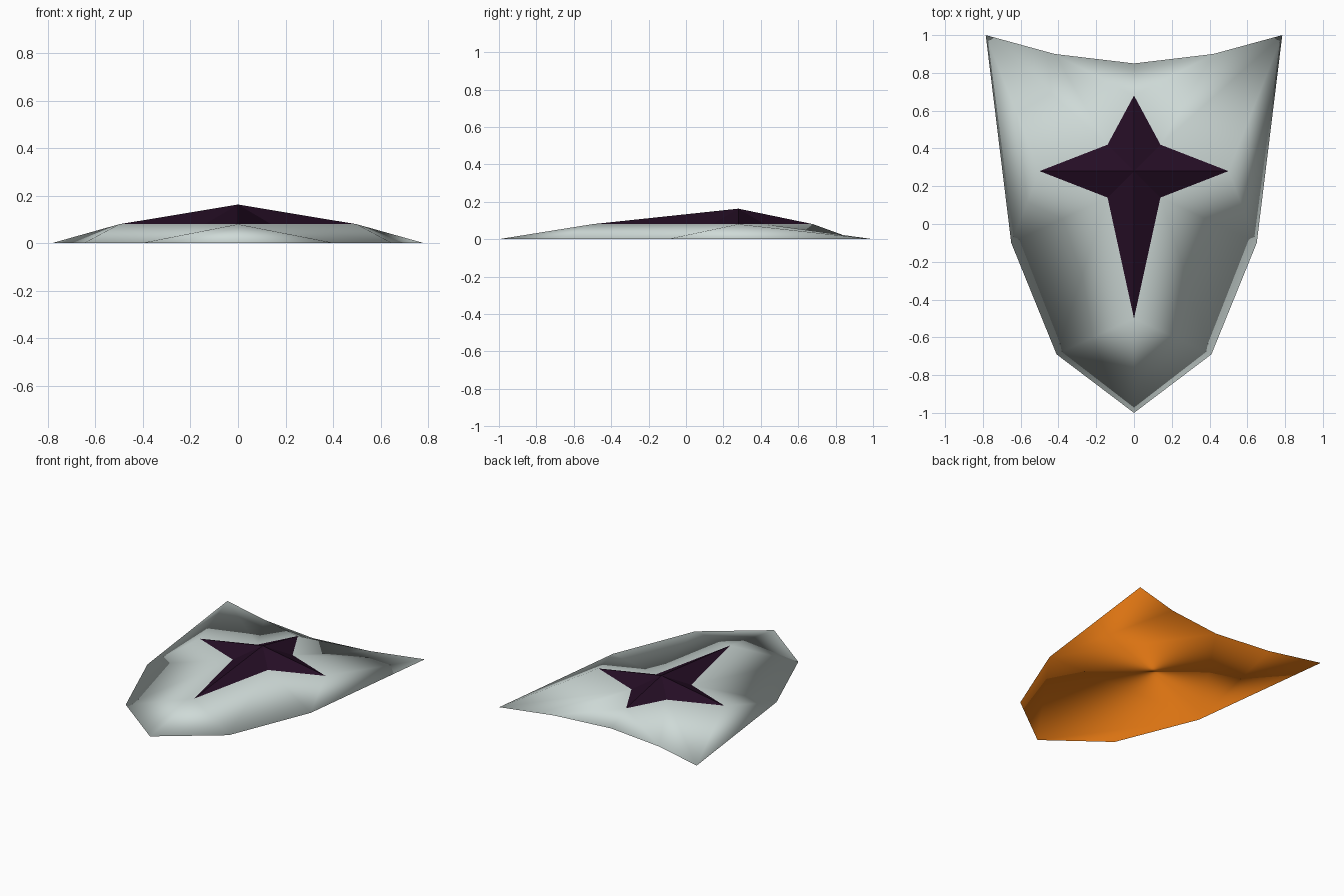
import bpy, bmesh

if "Cube" in bpy.data.objects:
    bpy.data.objects.remove(bpy.data.objects["Cube"])


def material(name, rgb):
    m = bpy.data.materials.new(name)
    m.diffuse_color = (*rgb, 1)
    m.use_nodes = True
    m.node_tree.nodes["Principled BSDF"].inputs["Base Color"].default_value = m.diffuse_color
    return m


pale_grey = material("pale grey", (0.62, 0.70, 0.68))
orange = material("orange", (0.70, 0.17, 0.006))
dark_purple = material("dark purple", (0.018, 0.004, 0.018))


def mirrored(half):
    """Close a right-hand profile whose ends lie on x = 0."""
    return half + [(-x, y) for x, y in half[-2:0:-1]]


def finish(bm, name, mats, smooth):
    bmesh.ops.recalc_face_normals(bm, faces=bm.faces[:])
    for f in bm.faces:
        f.smooth = smooth
    me = bpy.data.meshes.new(name)
    bm.to_mesh(me)
    bm.free()
    for m in mats:
        me.materials.append(m)
    ob = bpy.data.objects.new(name, me)
    bpy.context.collection.objects.link(ob)
    return ob


RIM = [(0, 0.85), (0.42, 0.9), (0.785, 1), (0.65, -0.1), (0.41, -0.69), (0, -1)]
STAR = [(0, 0.68), (0.14, 0.42), (0.5, 0.28), (0.14, 0.14), (0, -0.5)]
STAR_Z, PEAK_Z = 0.08, 0.163

# Shield body: rim joined up to the star outline, closed with a flat orange back
bm = bmesh.new()
rim = [bm.verts.new((x, y, 0)) for x, y in mirrored(RIM)]
ring = [bm.verts.new((x, y, STAR_Z)) for x, y in mirrored(STAR)]
back = bm.faces.new(rim[::-1])
back.material_index = 1
for s in (1, -1):
    r = [rim[s * i % len(rim)] for i in range(6)]
    t = [ring[s * i % len(ring)] for i in range(5)]
    for tri in ((r[0], r[1], t[0]), (r[1], t[1], t[0]),
                (r[1], r[2], t[1]), (r[2], t[2], t[1]),
                (r[2], r[3], t[2]), (r[3], t[3], t[2]),
                (r[3], r[4], t[3]), (r[4], t[4], t[3]),
                (r[4], r[5], t[4])):
        bm.faces.new(tri)
finish(bm, "shield_body", [pale_grey, orange], True)

# Raised four-pointed star: shallow pyramid on the body
bm = bmesh.new()
ring = [bm.verts.new((x, y, STAR_Z)) for x, y in mirrored(STAR)]
peak = bm.verts.new((0, 0.28, PEAK_Z))
for i, v in enumerate(ring):
    bm.faces.new((ring[(i + 1) % len(ring)], v, peak))
bm.normal_update()
finish(bm, "star_emblem", [dark_purple], False)
star = bpy.data.objects["star_emblem"].data
if star.polygons[0].normal.z < 0:
    star.flip_normals()
